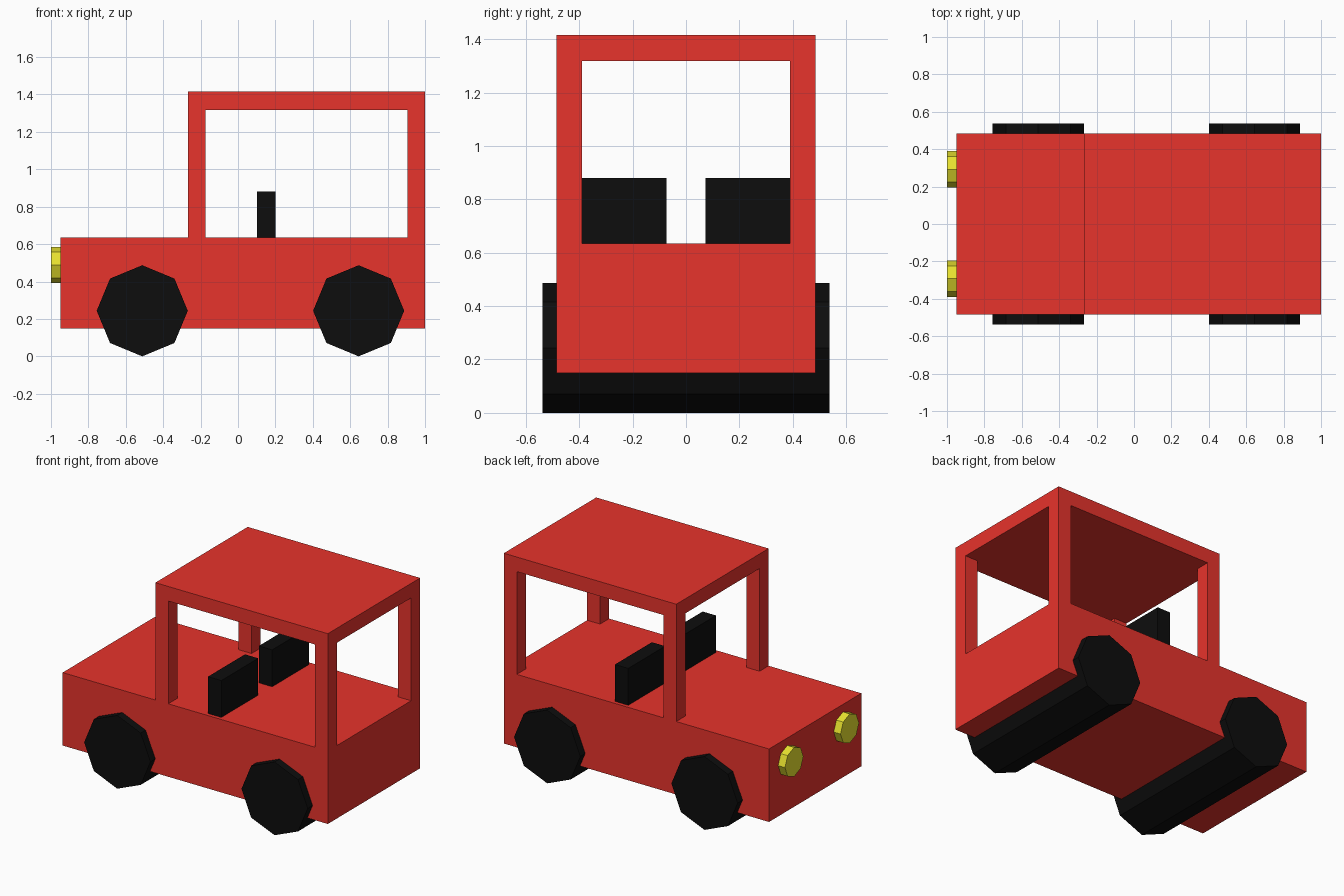
import bpy, bmesh
from math import pi

if "Cube" in bpy.data.objects:
    bpy.data.objects.remove(bpy.data.objects["Cube"])


def material(name, rgb):
    m = bpy.data.materials.new(name)
    m.diffuse_color = (*rgb, 1)
    m.use_nodes = True
    m.node_tree.nodes["Principled BSDF"].inputs["Base Color"].default_value = m.diffuse_color
    return m


RED = material("red_paint", (0.8, 0.033, 0.025))
BLACK = material("black_rubber", (0.004, 0.004, 0.004))
YELLOW = material("yellow_lamp", (0.8, 0.75, 0.028))


def box(name, lo, hi, mat=None):
    bpy.ops.mesh.primitive_cube_add(
        size=1, location=[(a + b) / 2 for a, b in zip(lo, hi)])
    ob = bpy.context.object
    ob.name = name
    ob.scale = [b - a for a, b in zip(lo, hi)]
    bpy.ops.object.transform_apply(location=False, rotation=False, scale=True)
    if mat:
        ob.data.materials.append(mat)
    return ob


def octagon(name, radius, depth, location, rotation, mat):
    bpy.ops.mesh.primitive_cylinder_add(
        vertices=8, radius=radius, depth=depth, location=location, rotation=rotation)
    ob = bpy.context.object
    ob.name = name
    ob.data.materials.append(mat)
    return ob


# Car body: L-shaped side profile extruded across the width
HALF = 0.485
profile = [(-0.95, 0.15), (1, 0.15), (1, 1.415), (-0.268, 1.415), (-0.268, 0.635), (-0.95, 0.635)]
bm = bmesh.new()
side = bm.faces.new([bm.verts.new((x, -HALF, z)) for x, z in profile])
ext = bmesh.ops.extrude_face_region(bm, geom=[side])
bmesh.ops.translate(bm, vec=(0, 2 * HALF, 0),
                    verts=[g for g in ext["geom"] if isinstance(g, bmesh.types.BMVert)])
bmesh.ops.recalc_face_normals(bm, faces=bm.faces)
mesh = bpy.data.meshes.new("car_body")
bm.to_mesh(mesh)
bm.free()
body = bpy.data.objects.new("car_body", mesh)
bpy.context.collection.objects.link(body)
mesh.materials.append(RED)

# Window openings: one cut through the sides, one front to back
cutters = [box("side_window_cutter", (-0.173, -0.7, 0.635), (0.905, 0.7, 1.318)),
           box("end_window_cutter", (-0.5, -0.39, 0.635), (1.2, 0.39, 1.318))]
for cutter in cutters:
    cutter.hide_render = True
    cutter.display_type = 'WIRE'
    mod = body.modifiers.new(cutter.name, 'BOOLEAN')
    mod.operation = 'DIFFERENCE'
    mod.solver = 'EXACT'
    mod.object = cutter

# Wheels: full-width octagonal rollers
for name, x in (("front_wheels", -0.512), ("rear_wheels", 0.645)):
    octagon(name, 0.2435, 1.074, (x, 0, 0.2435), (pi / 2, 0, 0), BLACK)

# Seat backs and headlights, one on each side
for label, s in (("right", -1), ("left", 1)):
    y0, y1 = sorted((s * 0.073, s * 0.461))
    box(label + "_seat", (0.102, y0, 0.635), (0.2, y1, 0.88), BLACK)
    octagon(label + "_headlight", 0.097, 0.05, (-0.975, s * 0.292, 0.488), (0, pi / 2, 0), YELLOW)
